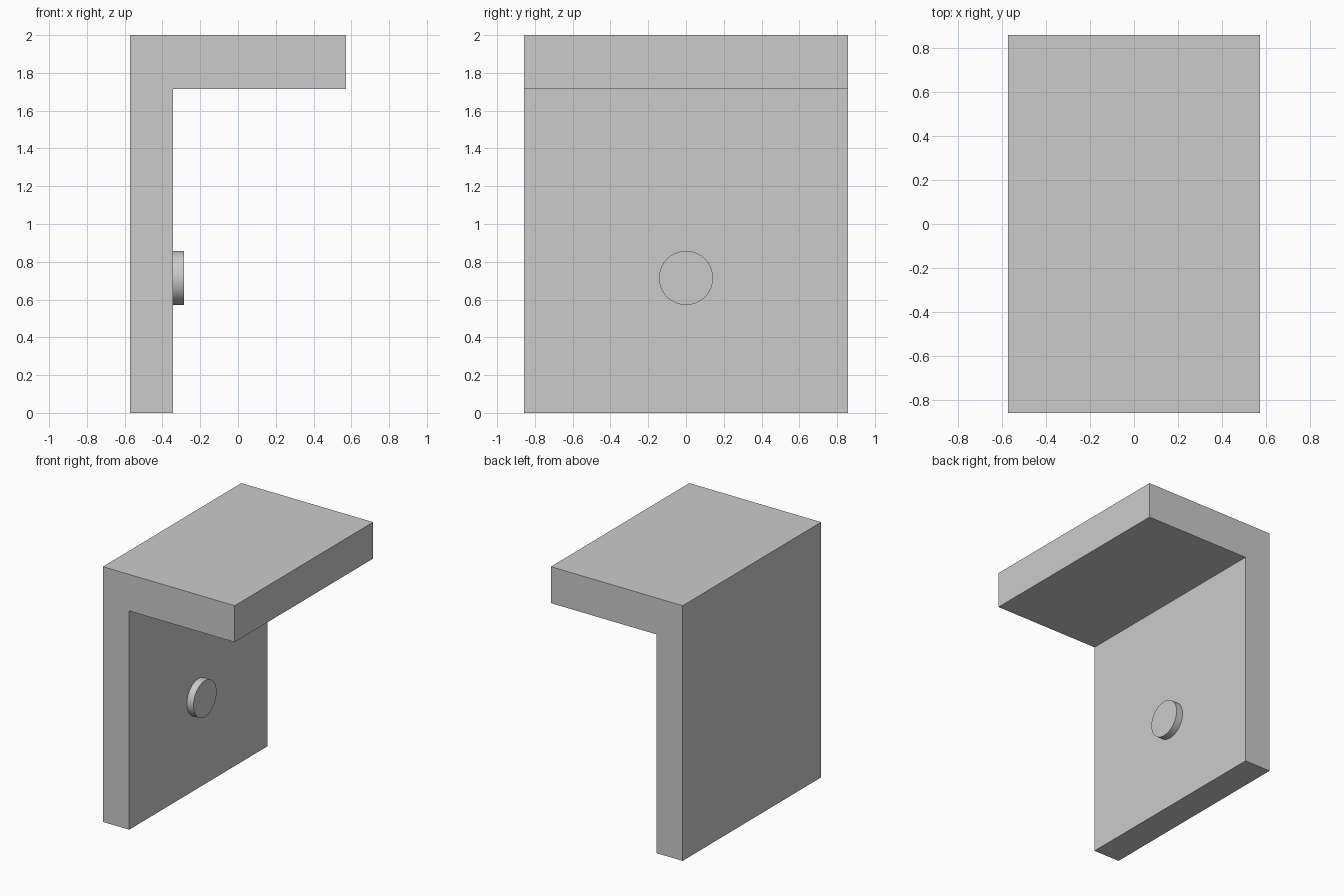
import bpy
import bmesh
import math

cube = bpy.data.objects.get("Cube")
if cube:
    bpy.data.objects.remove(cube, do_unlink=True)

# Plain grey finish
grey = bpy.data.materials.new("light_grey")
grey.use_nodes = True
colour = (0.6, 0.6, 0.6, 1)
grey.diffuse_color = colour
grey.node_tree.nodes["Principled BSDF"].inputs["Base Color"].default_value = colour

UNIT = 2 / 35  # bracket is 20 wide, 30 deep and 35 tall in these units
HALF_WIDTH, HALF_DEPTH, HEIGHT = 10 * UNIT, 15 * UNIT, 35 * UNIT
WALL, SHELF = 4 * UNIT, 5 * UNIT
wall_face = -HALF_WIDTH + WALL

# L-shaped bracket: side profile extruded along its depth
profile = [
    (-HALF_WIDTH, 0), (wall_face, 0),
    (wall_face, HEIGHT - SHELF), (HALF_WIDTH, HEIGHT - SHELF),
    (HALF_WIDTH, HEIGHT), (-HALF_WIDTH, HEIGHT),
]
bm = bmesh.new()
face = bm.faces.new([bm.verts.new((x, -HALF_DEPTH, z)) for x, z in profile])
extruded = bmesh.ops.extrude_face_region(bm, geom=[face], use_keep_orig=True)
back = [v for v in extruded["geom"] if isinstance(v, bmesh.types.BMVert)]
bmesh.ops.translate(bm, verts=back, vec=(0, 2 * HALF_DEPTH, 0))
bmesh.ops.recalc_face_normals(bm, faces=bm.faces)
mesh = bpy.data.meshes.new("bracket")
bm.to_mesh(mesh)
bm.free()
bracket = bpy.data.objects.new("bracket", mesh)
bpy.context.collection.objects.link(bracket)
mesh.materials.append(grey)

# Round boss on the inner face of the wall
bpy.ops.mesh.primitive_cylinder_add(
    vertices=64, radius=2.5 * UNIT, depth=UNIT,
    location=(wall_face + UNIT / 2, 0, 12.5 * UNIT),
    rotation=(0, math.pi / 2, 0))
boss = bpy.context.object
boss.name = "round_boss"
boss.data.materials.append(grey)
bpy.ops.object.shade_smooth_by_angle(angle=math.radians(30))
